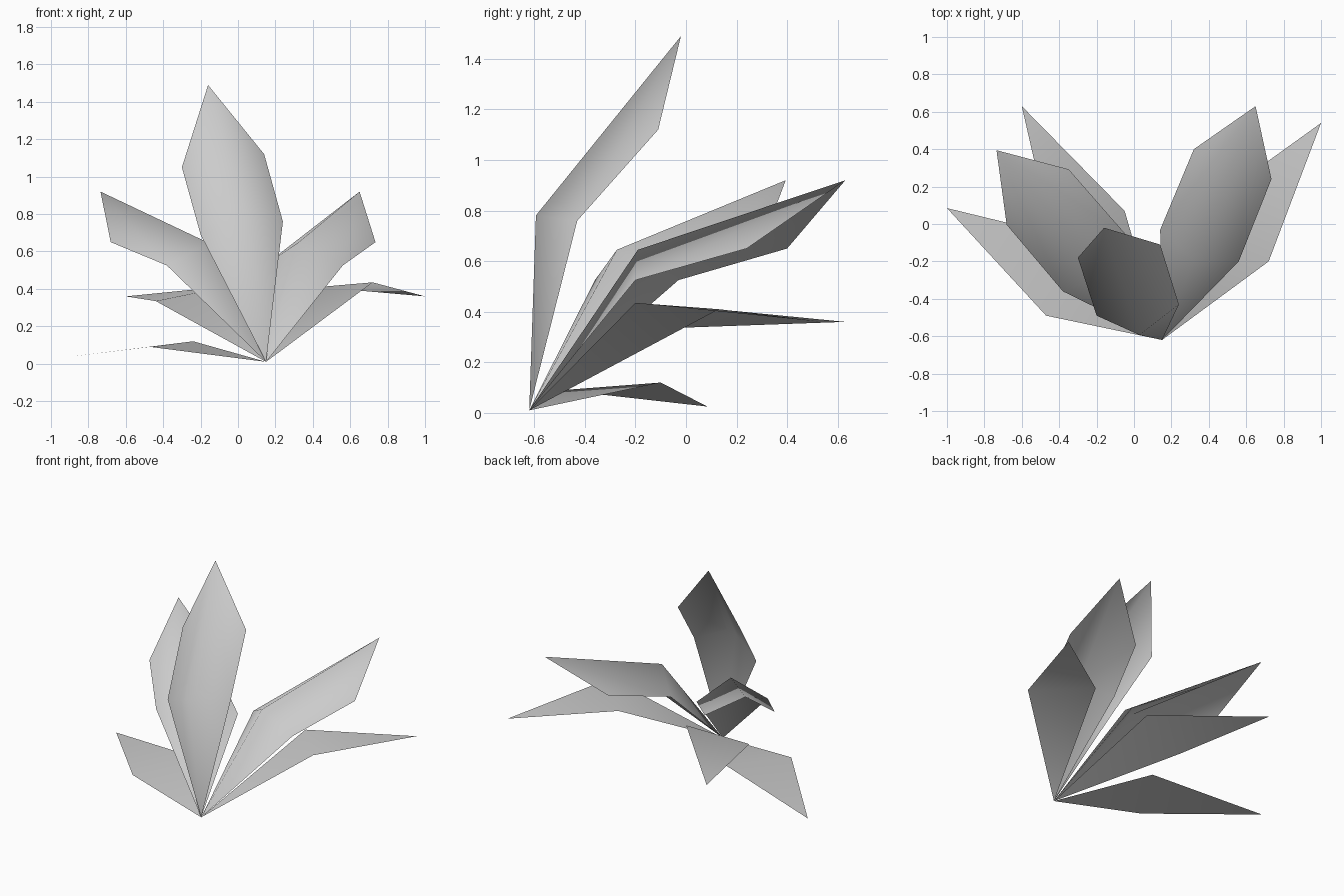
import bpy
import bmesh
from mathutils import Matrix, Vector

default_cube = bpy.data.objects.get("Cube")
if default_cube:
    bpy.data.objects.remove(default_cube, do_unlink=True)

ROOT = Vector((0.15, -0.62, 0.01))

# One pale grey for the whole plant
leaf_grey = bpy.data.materials.new("leaf_grey")
leaf_grey.use_nodes = True
colour = (0.6, 0.6, 0.6, 1)
leaf_grey.diffuse_color = colour
leaf_grey.node_tree.nodes["Principled BSDF"].inputs["Base Color"].default_value = colour


def add_sheet(bm, tip, left, right, ridge, facing_up):
    """Add one single-sided skin; left and right run from root to tip."""
    root_v, tip_v = bm.verts.new(ROOT), bm.verts.new(tip)
    left_v = [bm.verts.new(p) for p in left]
    right_v = [bm.verts.new(p) for p in right]
    if ridge is None:
        loops = [[root_v, left_v[0], right_v[0]], [left_v[0], tip_v, right_v[0]]]
    else:
        mid = bm.verts.new(ridge)
        loops = [[root_v, left_v[0], mid], [root_v, mid, right_v[0]],
                 [mid, left_v[0], left_v[1], tip_v],
                 [mid, tip_v, right_v[1], right_v[0]]]
    for loop in loops:
        bm.faces.new(loop if facing_up else loop[::-1])


def make_leaf(name, tip, left, right, upper_fold=0, lower_fold=0, turn=0):
    """Build a leaf from two skins, turned about its root."""
    tip = Vector(tip)
    left, right = [Vector(p) for p in left], [Vector(p) for p in right]
    normal = (left[0] - right[0]).cross(tip - ROOT).normalized()
    middle = (left[0] + right[0]) / 2
    bm = bmesh.new()
    for fold, facing_up in ((upper_fold, True), (lower_fold, False)):
        ridge = middle + normal * fold if fold else None
        add_sheet(bm, tip, left, right, ridge, facing_up)
    spin = Matrix.Rotation(turn, 3, "Z")
    bmesh.ops.rotate(bm, verts=bm.verts, cent=ROOT, matrix=spin)
    for face in bm.faces:
        face.smooth = True
    mesh = bpy.data.meshes.new(name)
    bm.to_mesh(mesh)
    bm.free()
    mesh.materials.append(leaf_grey)
    leaf = bpy.data.objects.new(name, mesh)
    bpy.context.collection.objects.link(leaf)


# Tall upright leaf
make_leaf("tall_leaf", (-0.16, -0.02, 1.49),
          [(0.24, -0.43, 0.76), (0.14, -0.11, 1.12)],
          [(-0.20, -0.49, 0.69), (-0.30, -0.18, 1.05)], 0.145, 0.14)

# Pair of arching leaves, the same shape turned about the root
for name, turn in (("arching_leaf_left", 0), ("arching_leaf_right", 1.098)):
    make_leaf(name, (0.65, 0.63, 0.92),
              [(0.56, -0.20, 0.525), (0.735, 0.24, 0.65)],
              [(0.14, -0.03, 0.525), (0.32, 0.40, 0.65)], 0.09, 0.145, turn)

# Low drooping leaves, each bent once across its widest part
make_leaf("low_leaf_left", (1.0, 0.54, 0.36),
          [(0.72, -0.20, 0.435)], [(0.43, 0.13, 0.41)])
make_leaf("low_leaf_back", (-0.60, 0.63, 0.36),
          [(-0.05, 0.07, 0.415)], [(-0.44, -0.07, 0.335)])
make_leaf("low_leaf_right", (-1.0, 0.085, 0.025),
          [(-0.24, -0.10, 0.12)], [(-0.47, -0.49, 0.09)])
